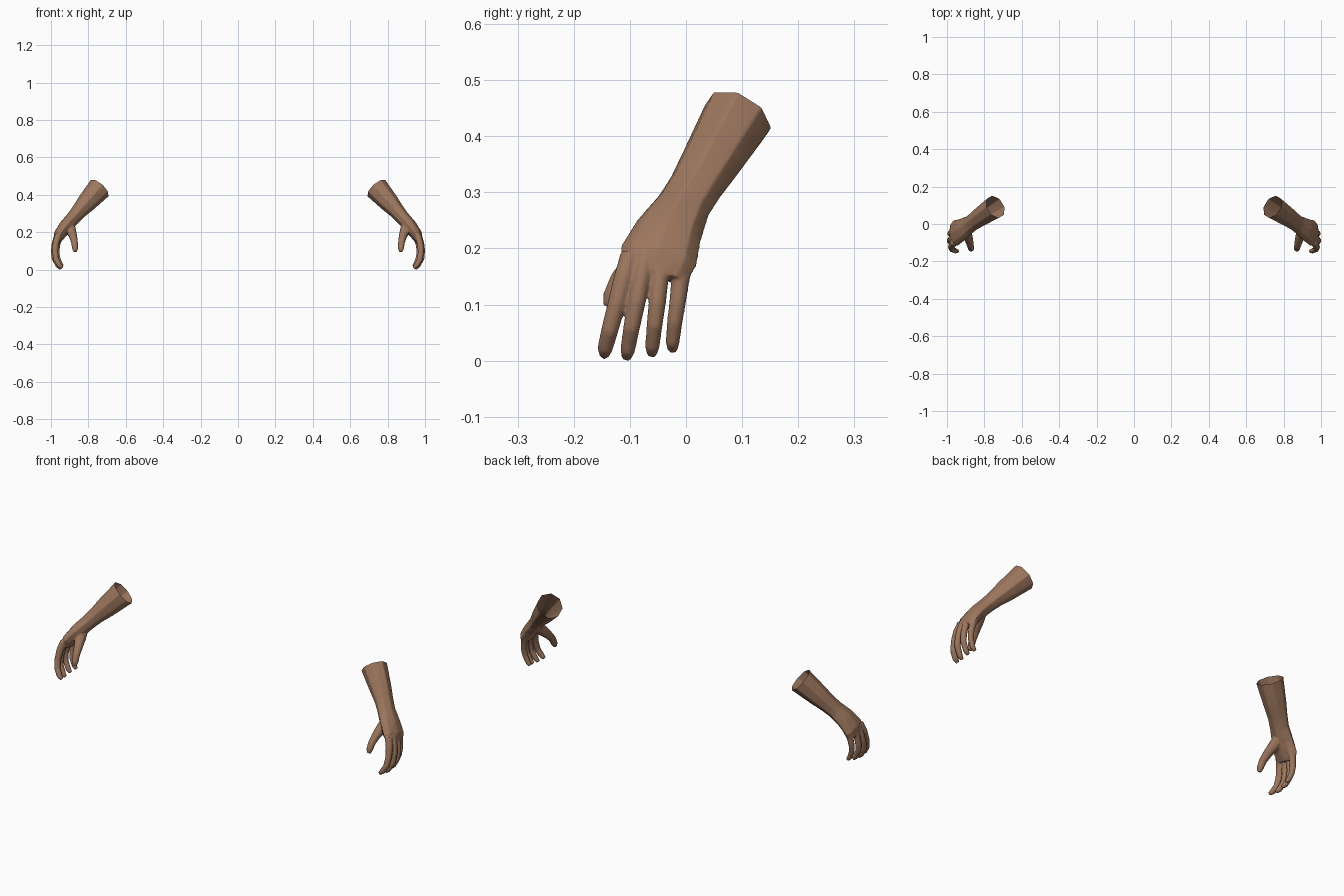
import bpy, bmesh, math
from mathutils import Vector, Matrix

if "Cube" in bpy.data.objects:
    bpy.data.objects.remove(bpy.data.objects["Cube"])

skin = bpy.data.materials.new("brown_skin")
skin.diffuse_color = (0.33, 0.18, 0.11, 1)
skin.use_nodes = True
skin.node_tree.nodes["Principled BSDF"].inputs["Base Color"].default_value = skin.diffuse_color


def loft(bm, rings, sides=8, hint=(0, 1, 0)):
    """Closed tube through (centre, half width, half thickness) rings."""
    pts = [Vector(r[0]) for r in rings]
    loops = []
    for i, (c, hw, ht) in enumerate(rings):
        t = (pts[min(i + 1, len(pts) - 1)] - pts[max(i - 1, 0)]).normalized()
        w = Vector(hint)
        w = (w - t * w.dot(t)).normalized()
        n = t.cross(w)
        loops.append([bm.verts.new(pts[i] + w * hw * math.cos(a) + n * ht * math.sin(a))
                      for a in (2 * math.pi * k / sides for k in range(sides))])
    faces = [bm.faces.new(loops[0]), bm.faces.new(loops[-1])]
    for a, b in zip(loops, loops[1:]):
        for k in range(sides):
            j = (k + 1) % sides
            faces.append(bm.faces.new((a[k], a[j], b[j], b[k])))
    bmesh.ops.recalc_face_normals(bm, faces=faces)


def digit(bm, points, radii):
    loft(bm, [(p, r, r) for p, r in zip(points, radii)], 10)


bm = bmesh.new()
# forearm, wrist and palm
arm_end = Vector((0.74, 0.092, 0.44))
arm_dir = Vector((0.62, -0.40, -0.68)).normalized()
loft(bm, [
    (arm_end - arm_dir * 0.03, 0.068, 0.068),
    (arm_end, 0.065, 0.065),
    ((0.808, 0.047, 0.364), 0.056, 0.053),
    ((0.850, 0.018, 0.317), 0.050, 0.042),
    ((0.879, -0.004, 0.283), 0.050, 0.038),
    ((0.920, -0.031, 0.237), 0.062, 0.037),
    ((0.953, -0.049, 0.192), 0.071, 0.032),
    ((0.967, -0.057, 0.158), 0.060, 0.021),
])
# fingers: index, middle, ring, little
digit(bm, [(0.958, -0.098, 0.195), (0.972, -0.112, 0.150), (0.977, -0.124, 0.105),
           (0.972, -0.136, 0.060), (0.953, -0.144, 0.028), (0.939, -0.146, 0.015)],
      (0.019, 0.018, 0.0165, 0.0155, 0.014, 0.009))
digit(bm, [(0.962, -0.073, 0.195), (0.978, -0.080, 0.150), (0.984, -0.088, 0.110),
           (0.981, -0.097, 0.065), (0.960, -0.104, 0.025), (0.946, -0.106, 0.011)],
      (0.018, 0.0165, 0.016, 0.015, 0.0135, 0.009))
digit(bm, [(0.960, -0.044, 0.190), (0.976, -0.047, 0.150), (0.982, -0.051, 0.110),
           (0.979, -0.056, 0.070), (0.960, -0.060, 0.031), (0.946, -0.061, 0.017)],
      (0.018, 0.016, 0.0155, 0.0145, 0.013, 0.009))
digit(bm, [(0.948, -0.006, 0.190), (0.963, -0.010, 0.150), (0.968, -0.015, 0.110),
           (0.965, -0.020, 0.075), (0.950, -0.024, 0.038), (0.937, -0.024, 0.025)],
      (0.022, 0.0165, 0.015, 0.014, 0.0125, 0.009))
# thumb
digit(bm, [(0.902, -0.015, 0.255), (0.892, -0.055, 0.215), (0.880, -0.090, 0.182),
           (0.873, -0.118, 0.150), (0.870, -0.132, 0.120), (0.870, -0.139, 0.102)],
      (0.028, 0.028, 0.022, 0.0185, 0.0165, 0.010))
# web between thumb and palm
loft(bm, [((0.890, -0.045, 0.235), 0.024, 0.022), ((0.945, -0.070, 0.195), 0.024, 0.022)])

mesh = bpy.data.meshes.new("hand_parts")
bm.to_mesh(mesh)
bm.free()
parts = bpy.data.objects.new("hand_parts", mesh)
bpy.context.collection.objects.link(parts)

# fuse the parts into one soft skin
m = parts.modifiers.new("fuse", 'REMESH')
m.mode = 'VOXEL'
m.voxel_size = 0.003
m = parts.modifiers.new("soften", 'SMOOTH')
m.factor, m.iterations = 0.5, 6
m = parts.modifiers.new("simplify", 'DECIMATE')
m.ratio = 0.12
dg = bpy.context.evaluated_depsgraph_get()
fused = bpy.data.meshes.new_from_object(parts.evaluated_get(dg))
bpy.data.objects.remove(parts)

# cut the forearm open, seat on the floor and make the mirrored pair
bm = bmesh.new()
bm.from_mesh(fused)
bmesh.ops.bisect_plane(bm, geom=bm.verts[:] + bm.edges[:] + bm.faces[:],
                       plane_co=arm_end, plane_no=-arm_dir, clear_outer=True)
shift = Vector((1 - max(v.co.x for v in bm.verts), 0, -min(v.co.z for v in bm.verts)))
bmesh.ops.translate(bm, verts=bm.verts[:], vec=shift)
for f in bm.faces:
    f.smooth = True
    f.material_index = 0
for name in ("hand_right_side", "hand_left_side"):
    me = bpy.data.meshes.new(name)
    bm.to_mesh(me)
    me.materials.clear()
    me.materials.append(skin)
    bpy.context.collection.objects.link(bpy.data.objects.new(name, me))
    bmesh.ops.transform(bm, matrix=Matrix.Scale(-1, 4, (1, 0, 0)), verts=bm.verts[:])
    bmesh.ops.reverse_faces(bm, faces=bm.faces[:])
bm.free()
